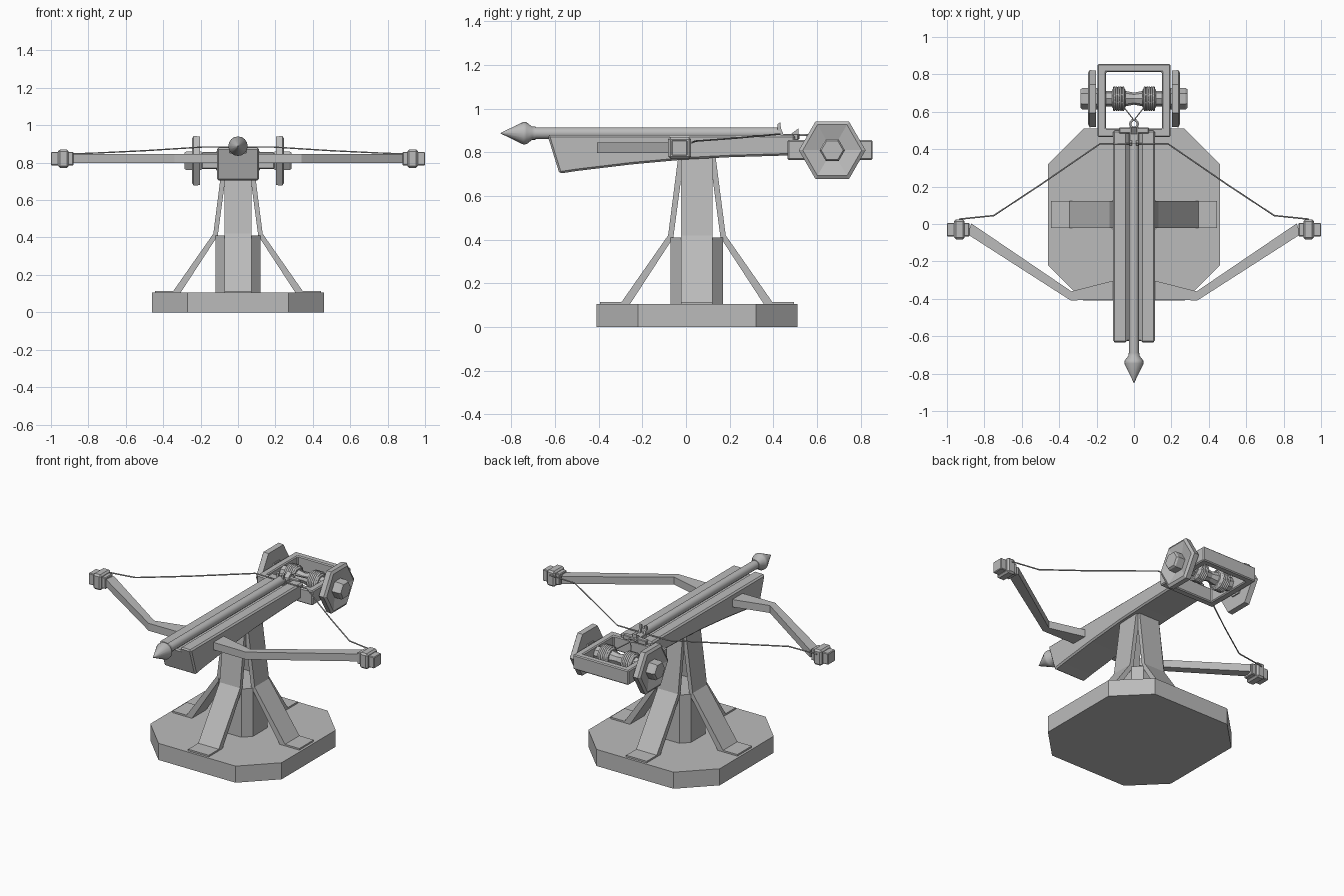
import bpy, bmesh, math
from mathutils import Matrix, Vector

if "Cube" in bpy.data.objects:
    bpy.data.objects.remove(bpy.data.objects["Cube"])

grey = bpy.data.materials.new("mid_grey")
grey.diffuse_color = (0.5, 0.5, 0.5, 1)
grey.use_nodes = True
grey.node_tree.nodes["Principled BSDF"].inputs["Base Color"].default_value = grey.diffuse_color


def finish(name, bm, bevel=0, matrix=None, smooth=False):
    if matrix:
        bmesh.ops.transform(bm, matrix=matrix, verts=bm.verts)
    bmesh.ops.recalc_face_normals(bm, faces=bm.faces)
    me = bpy.data.meshes.new(name)
    bm.to_mesh(me)
    bm.free()
    me.materials.append(grey)
    ob = bpy.data.objects.new(name, me)
    bpy.context.collection.objects.link(ob)
    if smooth:
        for p in me.polygons:
            p.use_smooth = len(p.vertices) == 4
    if bevel:
        m = ob.modifiers.new("bevel", "BEVEL")
        m.width, m.segments, m.limit_method = bevel, 1, "ANGLE"
    return ob


def prism(name, pts, axis, lo, hi, bevel=0, matrix=None):
    """Extrude a 2D profile along an axis (x: pts are y,z / y: x,z / z: x,y)."""
    i = "xyz".index(axis)
    bm = bmesh.new()
    rings = []
    for d in (lo, hi):
        ring = []
        for p in pts:
            c = list(p)
            c.insert(i, d)
            ring.append(bm.verts.new(c))
        rings.append(ring)
        bm.faces.new(ring)
    n = len(pts)
    for k in range(n):
        j = (k + 1) % n
        bm.faces.new((rings[0][k], rings[0][j], rings[1][j], rings[1][k]))
    return finish(name, bm, bevel, matrix)


def box(name, x, y, z, bevel=0):
    pts = [(x[0], y[0]), (x[1], y[0]), (x[1], y[1]), (x[0], y[1])]
    return prism(name, pts, "z", z[0], z[1], bevel)


def lathe(name, profile, axis, centre, sides, phase=0, smooth=False):
    """Revolve (position, radius) pairs around an x or y axis line."""
    bm = bmesh.new()
    rings = []
    for d, r in profile:
        ring = []
        for k in range(sides):
            a = phase + 2 * math.pi * k / sides
            u, v = r * math.cos(a), r * math.sin(a)
            off = Vector((d, u, v)) if axis == "x" else Vector((u, d, v))
            ring.append(bm.verts.new(off + Vector(centre)))
        rings.append(ring)
    for a, b in zip(rings, rings[1:]):
        for k in range(sides):
            j = (k + 1) % sides
            bm.faces.new((a[k], a[j], b[j], b[k]))
    bm.faces.new(rings[0])
    bm.faces.new(rings[-1])
    return finish(name, bm, smooth=smooth)


def cord(name, pts, r, closed=False):
    cu = bpy.data.curves.new(name, "CURVE")
    cu.dimensions = "3D"
    cu.bevel_depth, cu.bevel_resolution, cu.use_fill_caps = r, 1, True
    sp = cu.splines.new("POLY")
    sp.points.add(len(pts) - 1)
    for p, c in zip(sp.points, pts):
        p.co = (*c, 1)
    sp.use_cyclic_u = closed
    cu.materials.append(grey)
    ob = bpy.data.objects.new(name, cu)
    bpy.context.collection.objects.link(ob)


def cut(ob, cutter):
    m = ob.modifiers.new("cut", "BOOLEAN")
    m.object, m.operation, m.solver = cutter, "DIFFERENCE", "EXACT"
    cutter.hide_render = True
    cutter.hide_viewport = True
    ob.modifiers.move(len(ob.modifiers) - 1, 0)


def octagon(h, c, cy):
    return [(x, y + cy) for x, y in ((h, -c), (h, c), (c, h), (-c, h),
                                     (-h, c), (-h, -c), (-c, -h), (c, -h))]


CY = 0.05
# pedestal
prism("base", octagon(0.46, 0.27, CY), "z", 0, 0.105)
prism("column", octagon(0.12, 0.072, CY), "z", 0.1, 0.41)

# four bent legs
leg = [(0.445, 0.1), (0.445, 0.115), (0.345, 0.115), (0.132, 0.42), (0.085, 0.785),
       (0.058, 0.785), (0.108, 0.41), (0.31, 0.1)]
for k in range(4):
    turn = Matrix.Translation((0, CY, 0)) @ Matrix.Rotation(k * math.pi / 2, 4, "Z")
    prism("leg", leg, "y", -0.072, 0.072, matrix=turn)

# stock with bolt groove
stock = prism("stock", [(-0.635, 0.88), (-0.58, 0.703), (-0.5, 0.715), (-0.25, 0.745),
                        (0.0, 0.768), (0.2, 0.778), (0.5, 0.787), (0.5, 0.88)],
              "x", -0.112, 0.112, 0.009)
cut(stock, box("groove_cutter", (-0.036, 0.036), (-0.8, 0.6), (0.858, 1.0)))

# bolt
lathe("bolt_shaft", [(-0.72, 0.027), (0.43, 0.027)], "y", (0, 0, 0.888), 12, smooth=True)
lathe("bolt_head", [(-0.85, 0.001), (-0.745, 0.052), (-0.73, 0.05), (-0.705, 0.03), (-0.69, 0.03)],
      "y", (0, 0, 0.888), 16, smooth=True)

# bow limbs, tips and nocks on both sides
for s in (-1, 1):
    limb = [(0, -0.405), (0.34, -0.408), (0.89, -0.055), (0.87, 0.003),
            (0.335, -0.36), (0.1, -0.3), (0, -0.3)]
    prism("bow_limb", [(s * x, y) for x, y in limb], "z", 0.798, 0.845)
    box("limb_tip", sorted((s * 0.88, s)), (-0.066, 0.006), (0.785, 0.857), 0.004)
    box("tip_band", sorted((s * 0.905, s * 0.962)), (-0.082, 0.024), (0.772, 0.87), 0.01)

# bow string
half = [(0.935, 0.026, 0.845), (0.75, 0.045, 0.852), (0.5, 0.21, 0.864), (0.18, 0.43, 0.884)]
cord("bow_string", [(-x, y, z) for x, y, z in half] + half[::-1], 0.004)

# rear winch frame
frame = box("winch_frame", (-0.195, 0.195), (0.465, 0.855), (0.765, 0.857), 0.006)
cut(frame, box("frame_cutter", (-0.15, 0.15), (0.51, 0.812), (0.6, 1.0)))

# winch axle, drums, coils and hand wheels
AX = (0, 0.67, 0.81)
lathe("winch_axle", [(-0.2, 0.042), (-0.12, 0.042), (-0.05, 0.042), (0, 0.032),
                     (0.05, 0.042), (0.12, 0.042), (0.2, 0.042)], "x", AX, 8)
for s in (-1, 1):
    lathe("winch_drum", [(s * 0.045, 0.05), (s * 0.055, 0.062), (s * 0.108, 0.062),
                         (s * 0.118, 0.05)], "x", AX, 8, math.pi / 8)
    for k in range(5):
        x = s * (0.058 + 0.012 * k)
        loop = [(x, AX[1] + 0.06 * math.cos(a * math.pi / 6),
                 AX[2] + 0.06 * math.sin(a * math.pi / 6)) for a in range(12)]
        cord("rope_coil", loop, 0.006, True)
    lathe("hand_wheel", [(s * 0.203, 0.06), (s * 0.203, 0.15), (s * 0.237, 0.153),
                         (s * 0.247, 0.135), (s * 0.228, 0.06)], "x", AX, 6)
    lathe("wheel_hub", [(s * 0.195, 0.058), (s * 0.275, 0.058), (s * 0.286, 0.05)],
          "x", AX, 6)
    # rope from drum to hook
    cord("winch_rope", [(s * 0.055, 0.625, 0.84), (0, 0.555, 0.875)], 0.003)

# trigger block, claw prongs and pull ring
box("trigger_block", (-0.08, 0.08), (0.485, 0.515), (0.855, 0.885), 0.004)
box("trigger_base", (-0.025, 0.025), (0.425, 0.52), (0.86, 0.885), 0.003)
for s in (-1, 1):
    prism("claw_prong", [(0.42, 0.875), (0.45, 0.875), (0.435, 0.91), (0.432, 0.938), (0.42, 0.93)],
          "x", s * 0.012, s * 0.024)
prism("sear_wedge", [(0.475, 0.88), (0.515, 0.88), (0.515, 0.91)], "x", -0.015, 0.015)
ring = [(0.02 * math.cos(a * math.pi / 6), 0.535 + 0.022 * math.sin(a * math.pi / 6), 0.88)
        for a in range(12)]
cord("pull_ring", ring, 0.006, True)
